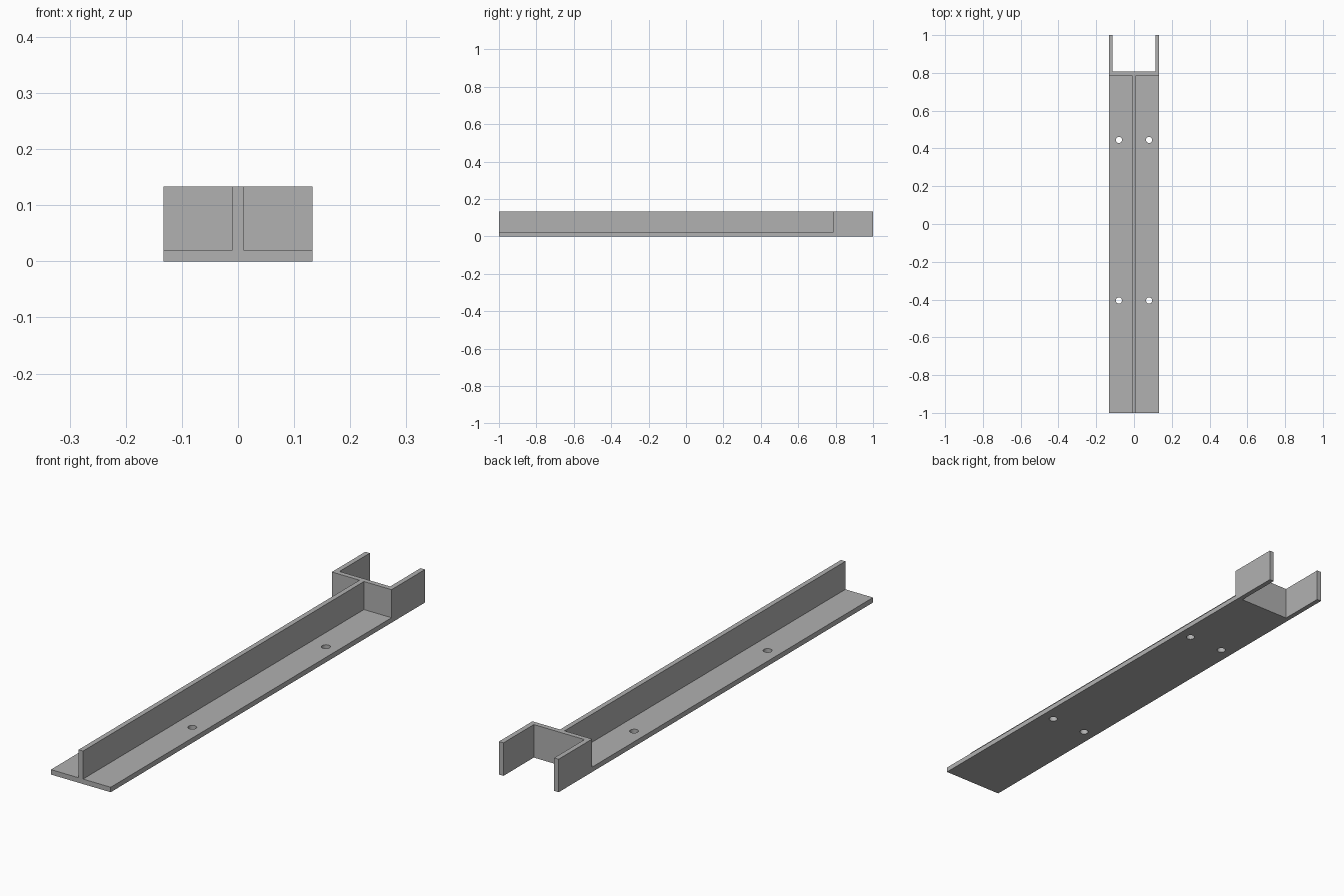
import bpy
import bmesh
from mathutils import Vector, Matrix

if "Cube" in bpy.data.objects:
    bpy.data.objects.remove(bpy.data.objects["Cube"], do_unlink=True)

HALF_W = 0.133      # half width of the bar
HEIGHT = 0.133
WALL = 0.02         # plate thickness
FORK_Y = 0.787      # where the fork begins
HOLE_X, HOLE_R = 0.08, 0.0165

steel = bpy.data.materials.new("grey_steel")
steel.use_nodes = True
GREY = (0.44, 0.44, 0.44, 1)
steel.diffuse_color = GREY
steel.node_tree.nodes["Principled BSDF"].inputs["Base Color"].default_value = GREY


def add_object(name, bm):
    bmesh.ops.recalc_face_normals(bm, faces=bm.faces)
    mesh = bpy.data.meshes.new(name)
    bm.to_mesh(mesh)
    bm.free()
    mesh.materials.append(steel)
    obj = bpy.data.objects.new(name, mesh)
    bpy.context.collection.objects.link(obj)
    return obj


def extrude_profile(name, half_profile, place, direction):
    """Mirror a half profile across x, then extrude it along direction."""
    points = half_profile + [(-x, v) for x, v in reversed(half_profile)]
    bm = bmesh.new()
    face = bm.faces.new([bm.verts.new(place(x, v)) for x, v in points])
    result = bmesh.ops.extrude_face_region(bm, geom=[face], use_keep_orig=True)
    moved = [g for g in result["geom"] if isinstance(g, bmesh.types.BMVert)]
    bmesh.ops.translate(bm, verts=moved, vec=direction)
    return add_object(name, bm)


# Long T-section bar: flat base with an upright centre rib
tee_bar = extrude_profile(
    "tee_bar",
    [(HALF_W, 0), (HALF_W, WALL), (WALL / 2, WALL), (WALL / 2, HEIGHT)],
    lambda x, z: (x, -1, z), Vector((0, 1 + FORK_Y, 0)))

# Open U-shaped fork at the back end
fork = extrude_profile(
    "end_fork",
    [(HALF_W, FORK_Y), (HALF_W, 1), (HALF_W - WALL, 1), (HALF_W - WALL, FORK_Y + WALL)],
    lambda x, y: (x, y, 0), Vector((0, 0, HEIGHT)))

# Four screw holes through the base
bm = bmesh.new()
for x in (-HOLE_X, HOLE_X):
    for y in (-0.405, 0.445):
        bmesh.ops.create_cone(bm, cap_ends=True, segments=32, radius1=HOLE_R,
                              radius2=HOLE_R, depth=4 * WALL,
                              matrix=Matrix.Translation((x, y, 0)))
cutter = add_object("hole_cutter", bm)
cutter.hide_render = True

cut = tee_bar.modifiers.new("screw_holes", "BOOLEAN")
cut.operation = "DIFFERENCE"
cut.solver = "EXACT"
cut.object = cutter
bpy.ops.object.select_all(action="DESELECT")
tee_bar.select_set(True)
bpy.context.view_layer.objects.active = tee_bar
bpy.ops.object.modifier_apply(modifier=cut.name)
bpy.data.objects.remove(cutter, do_unlink=True)

# Smooth the hole walls only; plate edges stay sharp
bpy.ops.object.shade_smooth_by_angle(angle=0.5)
